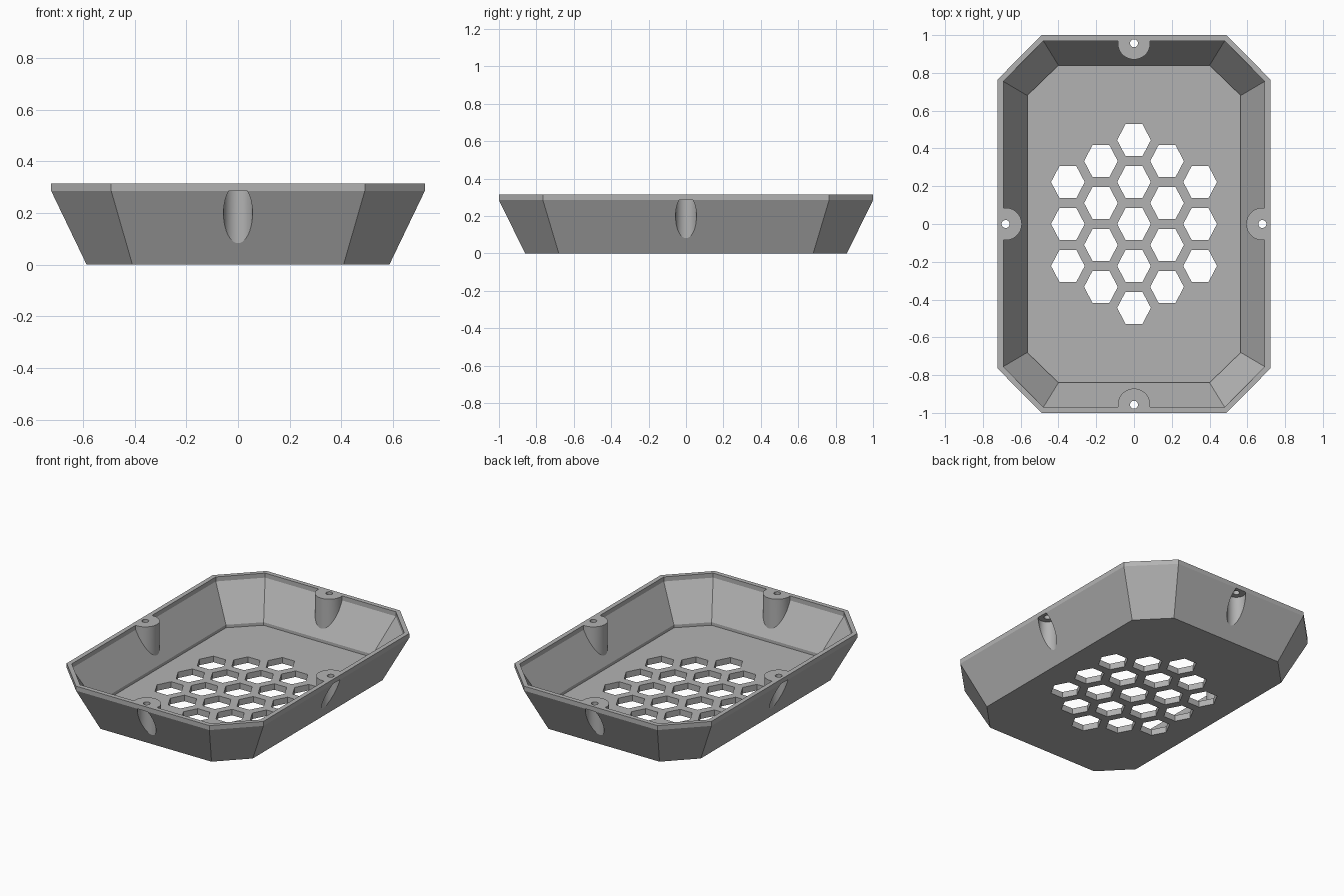
import bpy, bmesh, math
from mathutils import Matrix

cube = bpy.data.objects.get("Cube")
if cube:
    bpy.data.objects.remove(cube, do_unlink=True)

grey = bpy.data.materials.new("mid_grey")
grey.use_nodes = True
colour = (0.45, 0.45, 0.45, 1)
grey.diffuse_color = colour
grey.node_tree.nodes["Principled BSDF"].inputs["Base Color"].default_value = colour

TOP, LIP = 0.315, 0.285


def add_object(name, bm):
    bmesh.ops.recalc_face_normals(bm, faces=bm.faces)
    mesh = bpy.data.meshes.new(name)
    bm.to_mesh(mesh)
    bm.free()
    mesh.materials.append(grey)
    obj = bpy.data.objects.new(name, mesh)
    bpy.context.collection.objects.link(obj)
    return obj


def octagon_loft(name, levels):
    """Solid through octagons given as (z, half width, half depth, corner x, corner y)."""
    bm = bmesh.new()
    rings = []
    for z, w, d, cx, cy in levels:
        outline = [(w, cy), (cx, d), (-cx, d), (-w, cy), (-w, -cy), (-cx, -d), (cx, -d), (w, -cy)]
        rings.append([bm.verts.new((x, y, z)) for x, y in outline])
    for low, high in zip(rings, rings[1:]):
        for i in range(8):
            j = (i + 1) % 8
            bm.faces.new((low[i], low[j], high[j], high[i]))
    bm.faces.new(rings[0])
    bm.faces.new(rings[-1])
    return add_object(name, bm)


def columns(name, centres, radius, z0, z1, sides, squash=1):
    """Upright prisms or cylinders at every centre, joined in one object."""
    bm = bmesh.new()
    for x, y in centres:
        place = Matrix.Translation((x, y, (z0 + z1) / 2)) @ Matrix.Diagonal((squash, 1, 1, 1))
        if sides == 6:
            place = place @ Matrix.Rotation(math.pi / 6, 4, 'Z')
            # turn so that two points face left and right
            probe = bmesh.ops.create_cone(bm, cap_ends=True, segments=6, radius1=radius,
                                          radius2=radius, depth=z1 - z0)["verts"]
            if max(v.co.x for v in probe) > radius * 0.99:
                place = place @ Matrix.Rotation(-math.pi / 6, 4, 'Z')
            bmesh.ops.transform(bm, matrix=place, verts=probe)
        else:
            bmesh.ops.create_cone(bm, cap_ends=True, segments=sides, radius1=radius,
                                  radius2=radius, depth=z1 - z0, matrix=place)
    return add_object(name, bm)


def carve(target, cutter):
    mod = target.modifiers.new("carve", 'BOOLEAN')
    mod.operation = 'DIFFERENCE'
    mod.solver = 'EXACT'
    mod.object = cutter
    bpy.context.view_layer.objects.active = target
    bpy.ops.object.modifier_apply(modifier=mod.name)
    bpy.data.objects.remove(cutter, do_unlink=True)


# Outer tray body and the hollow inside it
tray = octagon_loft("tray", [
    (0, 0.585, 0.86, 0.408, 0.68),
    (LIP, 0.722, 1.0, 0.49, 0.765),
    (TOP, 0.722, 1.0, 0.49, 0.765)])
hollow = octagon_loft("hollow", [
    (0.04, 0.565, 0.84, 0.40, 0.68),
    (0.06, 0.565, 0.84, 0.40, 0.68),
    (LIP, 0.692, 0.97, 0.48, 0.755),
    (0.4, 0.692, 0.97, 0.48, 0.755)])

# Screw bosses stay solid inside the hollow
bosses = [(0, 0.957), (0, -0.957), (0.68, 0), (-0.68, 0)]
carve(hollow, columns("boss", bosses, 0.086, -0.1, 0.5, 48))
carve(tray, hollow)

# Screw head pockets from below, and screw holes through the lip
carve(tray, columns("screw_pocket", bosses, 0.056, -0.1, LIP, 40))
carve(tray, columns("screw_hole", bosses, 0.021, 0.2, 0.5, 24))

# Honeycomb vent in the floor
vents = []
for col in range(-2, 3):
    count = 5 - abs(col)
    for row in range(count):
        vents.append((col * 0.175, (row - (count - 1) / 2) * 0.222))
carve(tray, columns("vent", vents, 0.098, -0.1, 0.1, 6, 0.91))

bpy.ops.object.select_all(action='DESELECT')
tray.select_set(True)
bpy.context.view_layer.objects.active = tray
bpy.ops.object.shade_smooth_by_angle(angle=math.radians(20))
